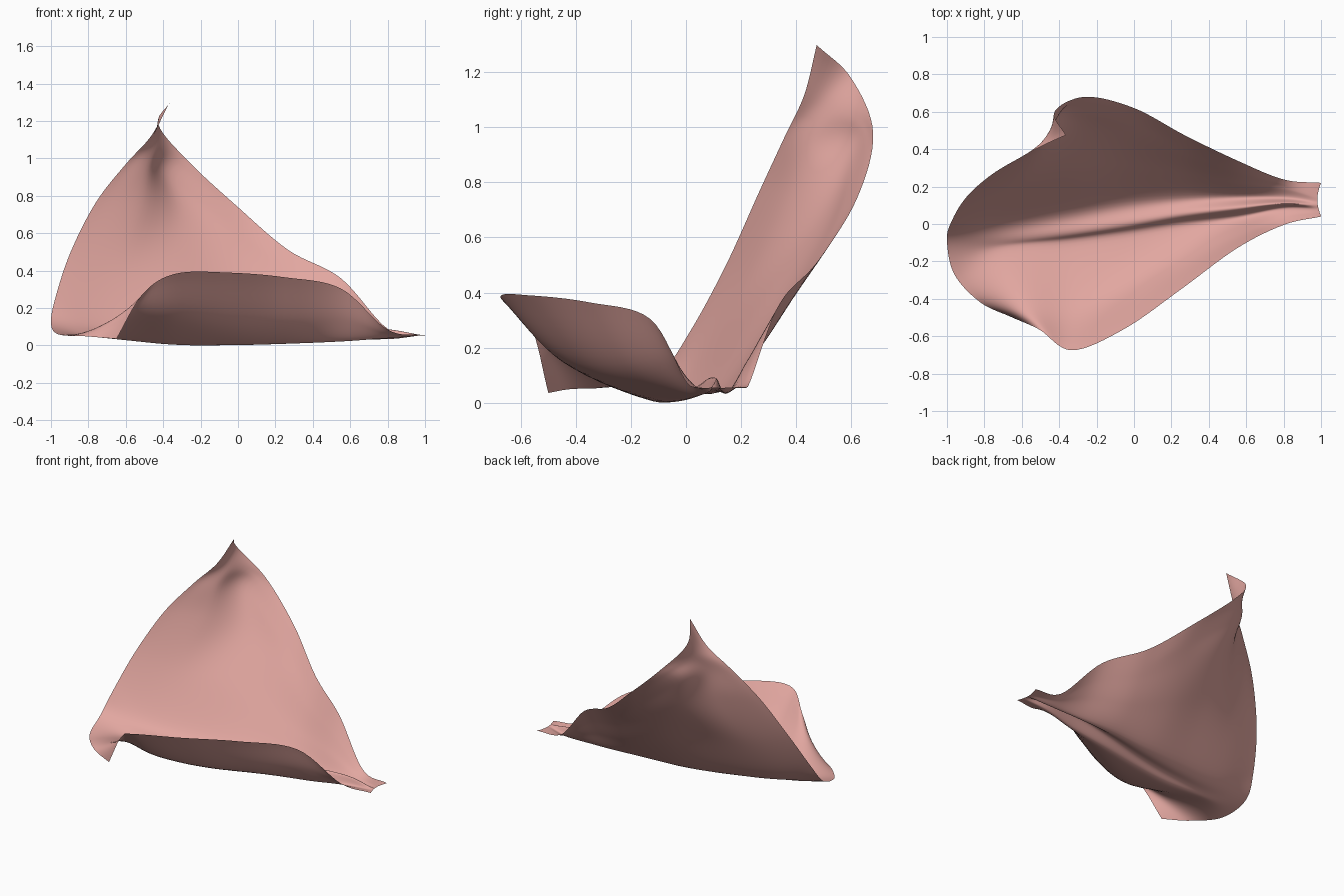
import bpy, math
from mathutils import Vector

if "Cube" in bpy.data.objects:
    bpy.data.objects.remove(bpy.data.objects["Cube"])

STEPS = 8  # smooth steps between neighbouring control points


def rail(*pts):
    return [Vector(p) for p in pts]


def blend(a, b, f, *end):
    """Rail between two others, with its own last points."""
    mixed = [p.lerp(q, f) for p, q in zip(a, b)]
    return mixed[:len(mixed) - len(end)] + [Vector(p) for p in end]


def spline(pts):
    """Catmull-Rom curve through the points."""
    out = []
    ext = [2 * pts[0] - pts[1]] + pts + [2 * pts[-1] - pts[-2]]
    for i in range(1, len(ext) - 2):
        a, b, c, d = ext[i - 1:i + 3]
        for s in range(STEPS):
            t = s / STEPS
            out.append(0.5 * (2 * b + (c - a) * t + (2 * a - 5 * b + 4 * c - d) * t * t
                              + (3 * b - a - 3 * c + d) * t ** 3))
    return out + [pts[-1].copy()]


# front panel: rim that drops into a flap, and the belly below it
front_rim = rail((.8, -.005, .085), (.55, -.13, .305), (.25, -.35, .365), (-.05, -.56, .39),
                 (-.33, -.675, .385), (-.505, -.565, .28), (-.65, -.5, .036))
front_belly = rail((.8, .035, .06), (.55, -.06, .14), (.25, -.2, .12), (-.05, -.34, .115),
                   (-.33, -.45, .15), (-.6, -.42, .165), (-.82, -.42, .05))
# pleat along the floor: valley, ridge, valley
valley_front = rail((.8, .085, .04), (.55, .03, .022), (.25, -.02, .01), (-.05, -.08, .004),
                    (-.35, -.13, .01), (-.7, -.17, .05), (-.96, -.27, .06))
ridge = rail((.79, .11, .088), (.55, .085, .09), (.25, .05, .065), (-.05, 0, .045),
             (-.35, -.045, .04), (-.7, -.08, .055), (-1, -.09, .12))
valley_back = rail((.8, .14, .035), (.55, .145, .035), (.25, .14, .045), (-.05, .12, .05),
                   (-.35, .08, .075), (-.7, .03, .13), (-.975, .015, .26))
# tall back wing up to the curled peak
wing_low = rail((.8, .19, .06), (.55, .22, .15), (.25, .27, .2), (-.05, .31, .3),
                (-.35, .29, .4), (-.65, .2, .42), (-.895, .145, .5))
wing_rim = rail((.8, .238, .09), (.55, .34, .36), (.27, .475, .51), (0, .62, .74),
                (-.26, .68, .98), (-.425, .6, 1.18), (-.365, .475, 1.3))
wing_mid = blend(wing_low, wing_rim, .5, (-.31, .5, .69), (-.53, .365, .75), (-.76, .265, .765))
wing_high = blend(wing_mid, wing_rim, .5, (-.36, .6, .9), (-.48, .44, .96), (-.6, .36, .97))
wing_edge = blend(wing_mid, wing_rim, .8, (-.31, .655, .97), (-.435, .53, 1.08), (-.465, .43, 1.12))
rails = [front_rim, front_belly, valley_front, ridge, valley_back,
         wing_low, wing_mid, wing_high, wing_edge, wing_rim]

# all rails gather in the narrow flat tail, whose end is slightly hollow
for i, r in enumerate(rails):
    f = i / (len(rails) - 1)
    r.insert(0, Vector((1 - .02 * math.sin(math.pi * f), .04 + .18 * f, .055)))

# skin the rails into one sheet standing on the ground
along = [spline(r) for r in rails]
columns = [spline(list(c)) for c in zip(*along)]
n = len(columns[0])
verts = [p for c in columns for p in c]
low = min(p.z for p in verts)
for p in verts:
    p.z -= low
faces = [(i * n + j, i * n + j + 1, (i + 1) * n + j + 1, (i + 1) * n + j)
         for i in range(len(columns) - 1) for j in range(n - 1)]

mesh = bpy.data.meshes.new("folded_sheet")
mesh.from_pydata([tuple(p) for p in verts], [], faces)
mesh.polygons.foreach_set("use_smooth", [True] * len(mesh.polygons))
pink = bpy.data.materials.new("dusty pink")
pink.diffuse_color = (.76, .385, .352, 1)
pink.use_nodes = True
pink.node_tree.nodes["Principled BSDF"].inputs["Base Color"].default_value = pink.diffuse_color
mesh.materials.append(pink)
sheet = bpy.data.objects.new("folded_sheet", mesh)
bpy.context.collection.objects.link(sheet)
